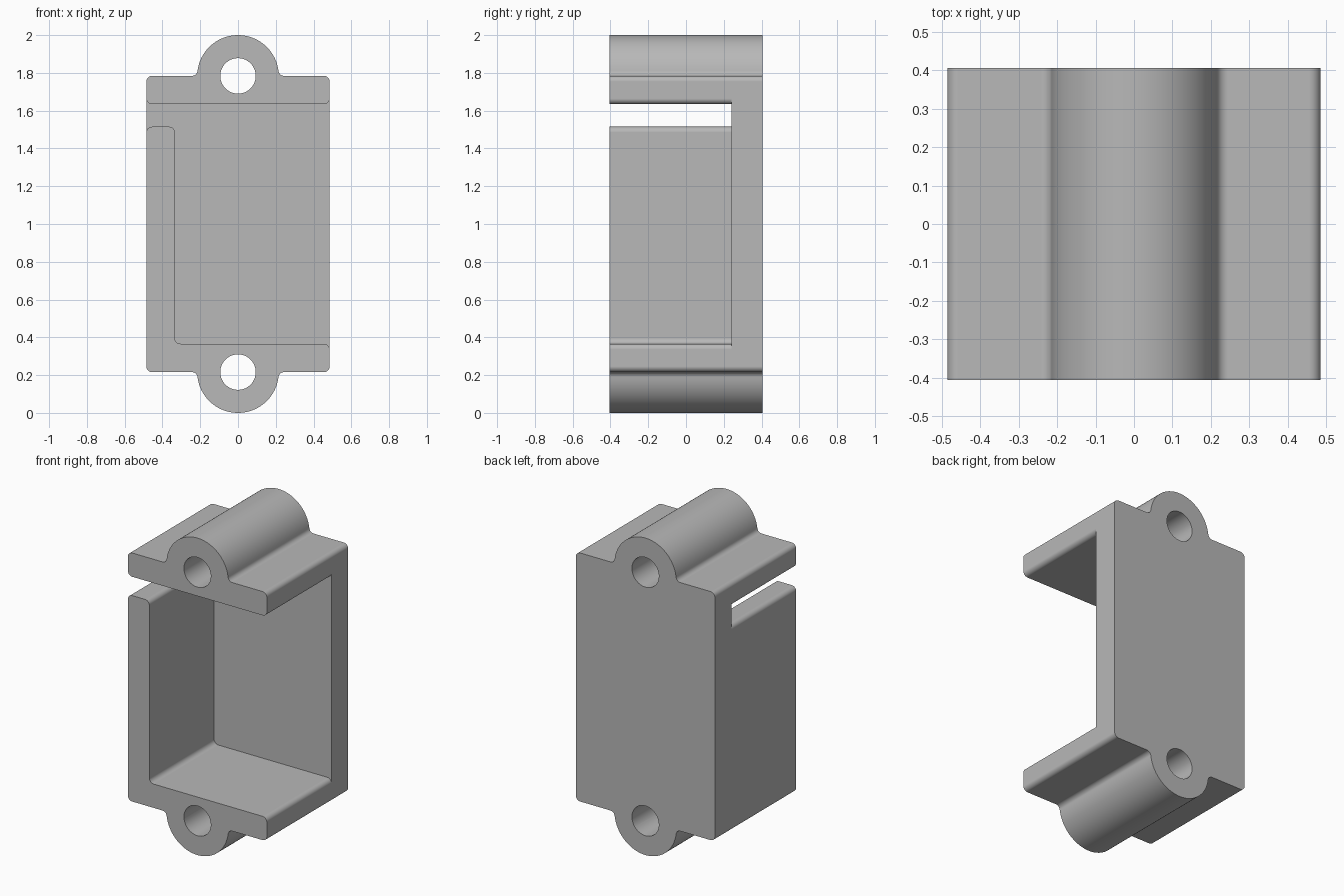
import bpy, bmesh
from math import sin, cos, radians, degrees, atan2, sqrt

cube = bpy.data.objects.get("Cube")
if cube:
    bpy.data.objects.remove(cube, do_unlink=True)

HALF_W, HALF_D = 0.485, 0.405     # half width (x) and half depth (y)
WALL = 0.15                       # side wall and shelf thickness
BACK_Y = 0.24                     # inner face of the back plate
LUG_Z, LUG_R, HOLE_R = 1.784, 0.216, 0.094
FILLET = 0.03

grey = bpy.data.materials.new("plain_grey")
grey.use_nodes = True
colour = (0.48, 0.48, 0.48, 1)
grey.diffuse_color = colour
grey.node_tree.nodes["Principled BSDF"].inputs["Base Color"].default_value = colour


def arc(cx, cz, r, start, end, steps=8):
    angles = [radians(start + (end - start) * i / steps) for i in range(steps + 1)]
    return [(cx + r * cos(a), cz + r * sin(a)) for a in angles]


def prism(name, outline, y0, y1):
    """Extrude an (x, z) outline along y."""
    bm = bmesh.new()
    face = bm.faces.new([bm.verts.new((x, y0, z)) for x, z in outline])
    moved = bmesh.ops.extrude_face_region(bm, geom=[face])["geom"]
    verts = [v for v in moved if isinstance(v, bmesh.types.BMVert)]
    bmesh.ops.translate(bm, verts=verts, vec=(0, y1 - y0, 0))
    bmesh.ops.recalc_face_normals(bm, faces=bm.faces)
    mesh = bpy.data.meshes.new(name)
    bm.to_mesh(mesh)
    bm.free()
    obj = bpy.data.objects.new(name, mesh)
    bpy.context.collection.objects.link(obj)
    return obj


# Body outline: one quarter (corner, lug fillet, lug), mirrored twice
fx = sqrt((LUG_R + FILLET) ** 2 - FILLET ** 2)
lean = degrees(atan2(FILLET, fx))
quarter = (arc(HALF_W - FILLET, LUG_Z - FILLET, FILLET, 0, 90)
           + arc(fx, LUG_Z + FILLET, FILLET, 270, 180 + lean)
           + arc(0, LUG_Z, LUG_R, lean, 90, 24)[1:])
top_half = quarter + [(-x, z) for x, z in reversed(quarter[:-1])]
outline = top_half + [(-x, 2 - z) for x, z in top_half]
body = prism("bracket_body", outline, -HALF_D, HALF_D)
body.data.materials.append(grey)

# Pocket: open at the front, the left side and through a slot on the right
floor_z, roof_z, wall_top = 2 - LUG_Z + WALL, LUG_Z - WALL, 1.515
edge, outside = HALF_W - FILLET, HALF_W + 0.1
inner = -HALF_W + WALL
low, high, rim = floor_z - FILLET, roof_z + FILLET, wall_top - FILLET
pocket = ([(outside, low)]
          + arc(edge, low, FILLET, 0, 90)
          + arc(inner + FILLET, floor_z + FILLET, FILLET, 270, 180)
          + arc(inner - FILLET, rim, FILLET, 0, 90)
          + arc(-edge, rim, FILLET, 90, 180)
          + [(-outside, rim), (-outside, high)]
          + arc(-edge, high, FILLET, 180, 270)
          + arc(edge, high, FILLET, 270, 360)
          + [(outside, high)])
cutters = [prism("pocket_cutter", pocket, -1, BACK_Y)]

# Bolt holes through both lugs
for z in (LUG_Z, 2 - LUG_Z):
    circle = arc(0, z, HOLE_R, 0, 360, 48)[:-1]
    cutters.append(prism("hole_cutter", circle, -1, 1))

bpy.ops.object.select_all(action="DESELECT")
bpy.context.view_layer.objects.active = body
body.select_set(True)
for cutter in cutters:
    cutter.hide_render = True
    cut = body.modifiers.new("cut", "BOOLEAN")
    cut.operation = "DIFFERENCE"
    cut.solver = "EXACT"
    cut.object = cutter
    bpy.ops.object.modifier_apply(modifier=cut.name)
    bpy.data.objects.remove(cutter, do_unlink=True)

# Smooth rounded surfaces, crisp flat faces
bpy.ops.object.shade_smooth_by_angle(angle=radians(30))
weighted = body.modifiers.new("weighted_normals", "WEIGHTED_NORMAL")
weighted.keep_sharp = True
